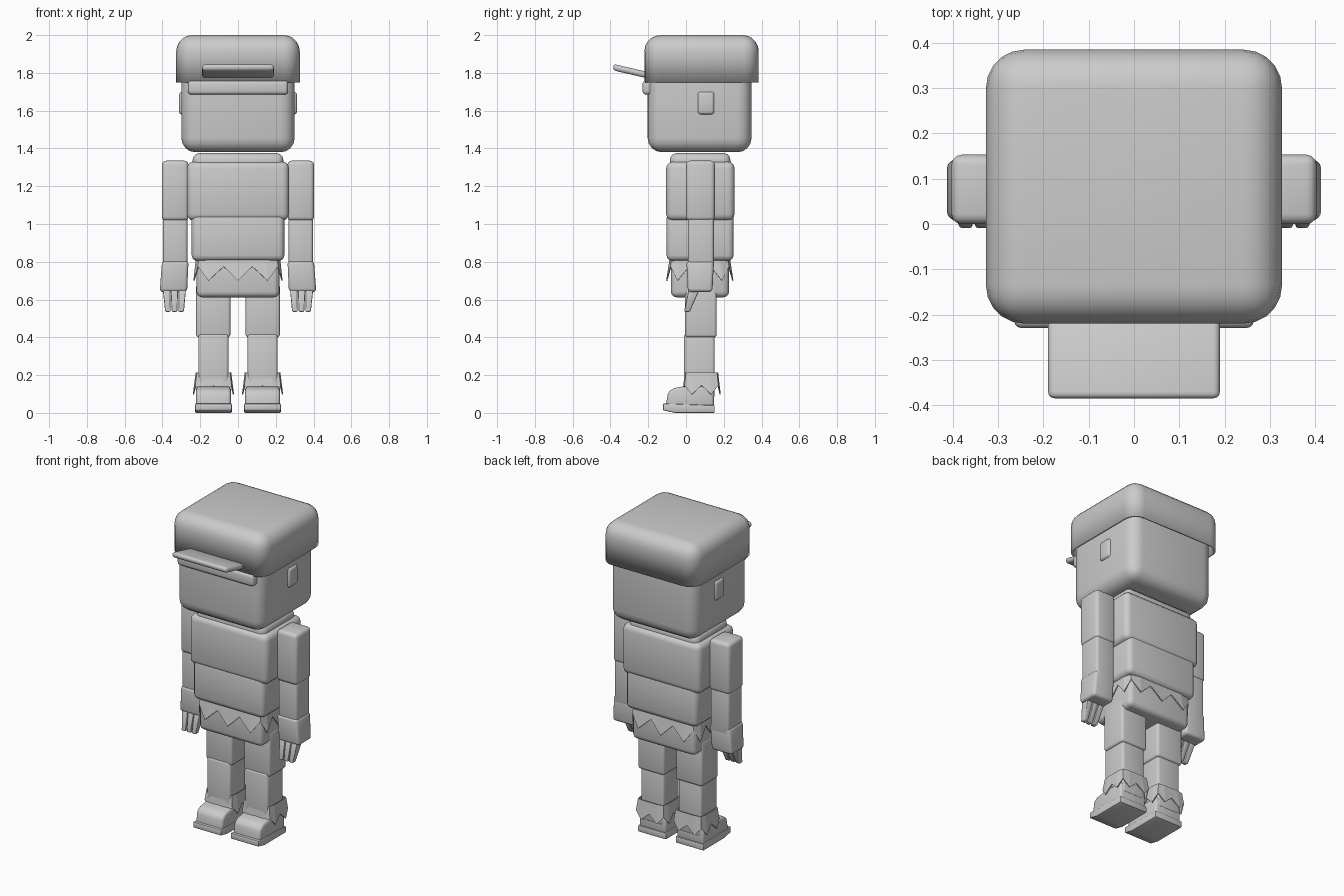
import bpy, bmesh, math
from mathutils import Vector

cube = bpy.data.objects.get("Cube")
if cube:
    bpy.data.objects.remove(cube, do_unlink=True)

# One plain grey for the whole figure
grey = bpy.data.materials.new("plain grey")
grey.use_nodes = True
GREY = (0.6, 0.6, 0.6, 1)
grey.diffuse_color = GREY
grey.node_tree.nodes["Principled BSDF"].inputs["Base Color"].default_value = GREY


def finish(name, bm, bevel=0, segments=3, smooth=True, thickness=0, cut=None):
    """Bevel every edge, optionally cut the underside open, and link the part."""
    bmesh.ops.recalc_face_normals(bm, faces=bm.faces)
    if bevel:
        bmesh.ops.bevel(bm, geom=bm.edges[:], offset=bevel, segments=segments,
                        profile=0.5, affect='EDGES', clamp_overlap=True)
    if cut is not None:
        bmesh.ops.bisect_plane(bm, geom=bm.verts[:] + bm.edges[:] + bm.faces[:],
                               plane_co=(0, 0, cut), plane_no=(0, 0, 1), clear_inner=True)
    mesh = bpy.data.meshes.new(name)
    bm.to_mesh(mesh)
    bm.free()
    mesh.materials.append(grey)
    ob = bpy.data.objects.new(name, mesh)
    bpy.context.collection.objects.link(ob)
    if thickness:
        mod = ob.modifiers.new("thickness", 'SOLIDIFY')
        mod.thickness = thickness
    if smooth:
        bpy.ops.object.select_all(action='DESELECT')
        ob.select_set(True)
        bpy.context.view_layer.objects.active = ob
        bpy.ops.object.shade_smooth_by_angle(angle=math.radians(40))
    return ob


def block(name, low, low_size, high, high_size, bevel, **kw):
    """Soft block between two horizontal rectangles."""
    bm = bmesh.new()
    bmesh.ops.create_cube(bm, size=1)
    for v in bm.verts:
        c, s = (high, high_size) if v.co.z > 0 else (low, low_size)
        v.co = Vector((c[0] + v.co.x * s[0], c[1] + v.co.y * s[1], c[2]))
    return finish(name, bm, bevel, **kw)


def box(name, x, y, z, bevel, **kw):
    """Soft upright block from its three ranges."""
    cx, cy = sum(x) / 2, sum(y) / 2
    size = (abs(x[1] - x[0]), y[1] - y[0])
    return block(name, (cx, cy, z[0]), size, (cx, cy, z[1]), size, bevel, **kw)


def prism(name, profile, x, bevel, **kw):
    """Side profile in y, z pulled across the x range."""
    bm = bmesh.new()
    face = bm.faces.new([bm.verts.new((x[0], y, z)) for y, z in profile])
    new = bmesh.ops.extrude_face_region(bm, geom=[face])["geom"]
    bmesh.ops.translate(bm, vec=(x[1] - x[0], 0, 0),
                        verts=[g for g in new if isinstance(g, bmesh.types.BMVert)])
    return finish(name, bm, bevel, **kw)


def ragged_band(name, centre, top, bottom, z_top, z_notch, z_tip, teeth):
    """Flared cloth band with a torn zigzag lower edge."""
    bm = bmesh.new()
    corners = [(-1, -1), (1, -1), (1, 1), (-1, 1)]
    rows = []
    for i in range(4):
        a, b = Vector(corners[i]), Vector(corners[(i + 1) % 4])
        for k in range(teeth * 2):
            p = a.lerp(b, k / (teeth * 2)) * (0.93 if k == 0 else 1)
            z = z_tip if k % 2 else z_notch
            f = (z_top - z) / (z_top - z_tip)
            half = [t + (w - t) * f for t, w in zip(top, bottom)]
            rows.append([bm.verts.new((centre[0] + p.x * h[0], centre[1] + p.y * h[1], zz))
                         for h, zz in ((top, z_top), (half, z))])
    for r, q in zip(rows, rows[1:] + rows[:1]):
        bm.faces.new((r[0], q[0], q[1], r[1]))
    return finish(name, bm, smooth=False, thickness=0.006)


# Head and cap
box("head", (-0.30, 0.30), (-0.203, 0.347), (1.38, 1.95), 0.075, segments=4)
box("cap", (-0.327, 0.327), (-0.22, 0.385), (1.55, 2.0), 0.085, segments=5,
    cut=1.75, thickness=0.012)
prism("cap_visor", [(-0.385, 1.813), (-0.19, 1.768), (-0.19, 1.802), (-0.385, 1.847)],
      (-0.19, 0.19), 0.015)
box("brow_band", (-0.265, 0.265), (-0.23, -0.15), (1.685, 1.76), 0.018)

# Torso
box("neck", (-0.24, 0.24), (-0.085, 0.235), (1.27, 1.375), 0.035)
box("chest", (-0.27, 0.27), (-0.105, 0.257), (1.018, 1.33), 0.035)
box("abdomen", (-0.245, 0.245), (-0.103, 0.252), (0.805, 1.06), 0.03)
box("hips", (-0.22, 0.22), (-0.08, 0.228), (0.612, 0.86), 0.03)
ragged_band("shirt_hem", (0, 0.073), (0.222, 0.158), (0.236, 0.178),
            0.83, 0.775, 0.70, 3)

for side, s in (("left", 1), ("right", -1)):
    # Ear
    box(side + "_ear", (s * 0.26, s * 0.312), (0.062, 0.15), (1.58, 1.70), 0.015)

    # Arm and hand
    box(side + "_upper_arm", (s * 0.262, s * 0.403), (0, 0.153), (1.017, 1.335), 0.022)
    box(side + "_forearm", (s * 0.268, s * 0.397), (0.01, 0.147), (0.76, 1.05), 0.015)
    block(side + "_hand", (s * 0.342, 0.075, 0.64), (0.145, 0.13),
          (s * 0.332, 0.075, 0.805), (0.14, 0.145), 0.018)
    for i in (-1, 0, 1):
        block(f"{side}_finger_{i + 2}", (s * (0.336 + i * 0.035), 0.005, 0.535), (0.029, 0.03),
              (s * (0.337 + i * 0.042), 0.045, 0.66), (0.04, 0.06), 0.006, segments=2)

    # Leg
    box(side + "_thigh", (s * 0.04, s * 0.222), (-0.005, 0.162), (0.40, 0.68), 0.015)
    box(side + "_shin", (s * 0.05, s * 0.21), (-0.01, 0.152), (0.08, 0.42), 0.015)
    ragged_band(side + "_trouser_cuff", (s * 0.13, 0.082), (0.094, 0.088), (0.109, 0.102),
                0.215, 0.145, 0.098, 2)

    # Shoe
    prism(side + "_shoe", [(-0.108, 0.03), (0.148, 0.03), (0.148, 0.14), (0.0, 0.142),
                           (-0.065, 0.132), (-0.095, 0.11)],
          (s * 0.038, s * 0.222), 0.016)
    prism(side + "_sole", [(-0.122, 0.014), (-0.06, 0.0), (0.152, 0.0), (0.152, 0.04),
                           (-0.122, 0.05)],
          (s * 0.033, s * 0.227), 0.006, segments=2)
